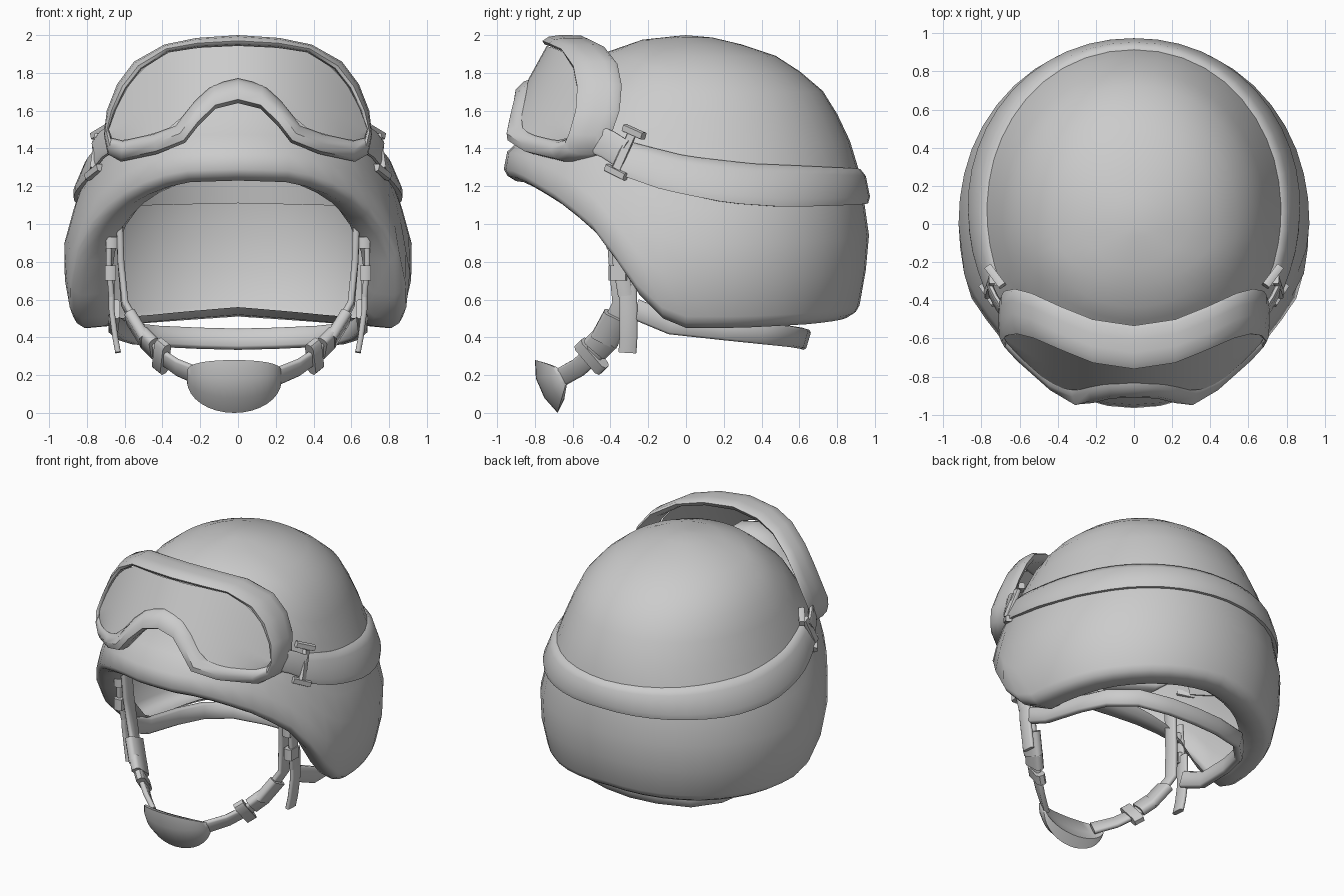
import bpy, bmesh
from math import sin, cos, pi, radians, sqrt
from mathutils import Vector

if "Cube" in bpy.data.objects:
    bpy.data.objects.remove(bpy.data.objects["Cube"])


def lerp_table(t, x):
    if x <= t[0][0]:
        return t[0][1]
    for (a, u), (b, v) in zip(t, t[1:]):
        if x <= b:
            return u + (v - u) * (x - a) / (b - a)
    return t[-1][1]


def loft(name, rows, closed=True, loop=False, caps=False, mirror=False):
    """Skin rows of points; closed = each row is a ring, loop = last row joins first."""
    bm = bmesh.new()
    vs = [[bm.verts.new(p) for p in r] for r in rows]
    n, m = len(rows), len(rows[0])
    for i in range(n if loop else n - 1):
        for j in range(m if closed else m - 1):
            a, b = vs[i], vs[(i + 1) % n]
            bm.faces.new((a[j], a[(j + 1) % m], b[(j + 1) % m], b[j]))
    if caps:
        bm.faces.new(vs[0])
        bm.faces.new(vs[-1][::-1])
    bmesh.ops.remove_doubles(bm, verts=bm.verts, dist=0.0005)
    bmesh.ops.recalc_face_normals(bm, faces=bm.faces)
    me = bpy.data.meshes.new(name)
    bm.to_mesh(me)
    bm.free()
    ob = bpy.data.objects.new(name, me)
    bpy.context.collection.objects.link(ob)
    if mirror:
        ob.modifiers.new("mirror", 'MIRROR')
    return ob


def ribbon(name, pts, w0, w1, width, thick, mirror=True):
    """Flat strap along pts; its width direction blends from w0 to w1."""
    pts = [Vector(p) for p in pts]
    rows, last = [], len(pts) - 1
    for i, p in enumerate(pts):
        t = (pts[min(i + 1, last)] - pts[max(i - 1, 0)]).normalized()
        w = Vector(w0).lerp(Vector(w1), i / last)
        w = (w - t * w.dot(t)).normalized()
        n = t.cross(w)
        rows.append([p + w * width * a + n * thick * b for a, b in
                     ((-.5, -.25), (-.4, -.5), (.4, -.5), (.5, -.25),
                      (.5, .25), (.4, .5), (-.4, .5), (-.5, .25))])
    return loft(name, rows, caps=True, mirror=mirror)


# Helmet surface: half width, front and back reach by height, rim height by azimuth
HX = [(.45, .83), (.52, .88), (.6, .915), (.9, .92), (1.15, .85), (1.3, .79), (1.5, .72),
      (1.7, .63), (1.85, .5), (1.93, .36), (1.985, .17), (2, 0)]
FRONT = [(.45, .95), (1.23, .975), (1.38, .95), (1.5, .82), (1.7, .68), (1.9, .45),
         (1.98, .22), (2, 0)]
BACK = [(.5, .89), (.62, .94), (.95, .97), (1.27, .92), (1.5, .85), (1.7, .73),
        (1.87, .53), (1.93, .37), (1.985, .17), (2, 0)]
RIM = [(0, 1.23), (20, 1.22), (38, 1.13), (55, .98), (63, .86), (69, .72), (78, .53),
       (88, .45), (110, .45), (140, .47), (180, .51)]


def radius(az, z):
    hx = max(lerp_table(HX, z), 1e-5)
    hy = max(lerp_table(FRONT if cos(az) > 0 else BACK, z), 1e-5)
    return (abs(sin(az) / hx) ** 2.1 + abs(cos(az) / hy) ** 2.1) ** (-1 / 2.1)


def polar(az, r, z):
    return Vector((r * sin(az), -r * cos(az), z))


def fold(az):
    d = az * 180 / pi
    return min(d, 360 - d)


# Helmet shell: dome with a rolled-in rim
SEG, N = 44, 12
columns = []
for k in range(SEG):
    az = 2 * pi * k / SEG
    zb = lerp_table(RIM, fold(az))
    col = []
    for i in range(N + 1):
        z = zb + .06 + (1.94 - zb) * cos(i / N * pi / 2)
        col.append(polar(az, radius(az, z), z))
    rb = radius(az, zb + .06)
    col += [polar(az, rb - .02, zb + .025), polar(az, rb - .06, zb),
            polar(az, rb - .17, zb + .01), polar(az, rb - .22, zb + .05)]
    columns.append(col)
loft("helmet_shell", columns, closed=False, loop=True)

# Goggle strap wrapped round the back of the shell
TOP = [(66, 1.44), (90, 1.36), (115, 1.32), (150, 1.3), (180, 1.29)]
LOW = [(66, 1.26), (82, 1.18), (105, 1.11), (125, 1.09), (180, 1.11)]
rows = []
for k in range(33):
    az = radians(66 + 228 * k / 32)
    zt, zl = lerp_table(TOP, fold(az)), lerp_table(LOW, fold(az))
    rows.append([polar(az, radius(az, z) + o, z) for z, o in
                 ((zl, -.01), (zl, .02), (zl * .8 + zt * .2, .035), (zl * .2 + zt * .8, .03),
                  (zt, .01), (zt, -.01))])
loft("goggle_strap", rows, caps=True)

# Strap buckles at the temples
ribbon("buckle_plate", [(.745, -.29, 1.47), (.77, -.37, 1.29)], (0, 1, 0), (0, 1, 0), .05, .03)
ribbon("buckle_bar_upper", [(.69, -.325, 1.51), (.765, -.225, 1.465)], (0, 0, 1), (0, 0, 1), .04, .04)
ribbon("buckle_bar_lower", [(.73, -.42, 1.30), (.795, -.32, 1.25)], (0, 0, 1), (0, 0, 1), .04, .04)
ribbon("goggle_link", [(.755, -.34, 1.375), (.72, -.41, 1.42), (.66, -.5, 1.46)],
       (0, .3, 1), (0, .3, 1), .15, .03)

# Goggle outlines (right half, top centre to nose): outer and lens edge
OUTER = [(0, 2), (.22, 1.985), (.39, 1.95), (.55, 1.86), (.64, 1.74), (.695, 1.6), (.71, 1.47),
         (.69, 1.37), (.62, 1.33), (.43, 1.37), (.28, 1.43), (.21, 1.52), (.12, 1.61), (0, 1.64)]
INNER = [(0, 1.945), (.21, 1.935), (.37, 1.91), (.51, 1.82), (.59, 1.72), (.65, 1.6), (.685, 1.5),
         (.67, 1.455), (.61, 1.44), (.45, 1.475), (.33, 1.52), (.24, 1.64), (.13, 1.74), (0, 1.77)]


def face_y(x, z):
    return -1.01 + .55 * max(0, z - 1.47) + .39 * (x / .68) ** 2


def full(half):
    return half + [(-x, z) for x, z in half[-2:0:-1]]


# Goggle frame: rounded lip with a deep side wall
rows = []
for (ox, oz), (ix, iz) in zip(full(OUTER), full(INNER)):
    row = []
    for f, d in ((0, .03), (.12, -.005), (.45, -.025), (.85, -.005), (1, .045), (1, .11), (.95, .165),
                 (.7, .195), (.2, .195), (0, .16)):
        x, z = ix + (ox - ix) * f, iz + (oz - iz) * f
        row.append((x, face_y(x, z) + d, z))
    rows.append(row)
loft("goggle_frame", rows, loop=True)

# Goggle lens
top_edge = INNER[:7]
low_edge = sorted(INNER[6:])
rows = []
for k in range(29):
    x = .685 * sin(pi / 2 * (k - 14) / 14)
    zt, zl = lerp_table(top_edge, abs(x)), lerp_table(low_edge, abs(x))
    rows.append([(x, face_y(x, z) + .012, z) for z in [zl + (zt - zl) * j / 5 for j in range(6)]])
loft("goggle_lens", rows, closed=False)

# Chin straps, hanging tails and nape strap
ribbon("chin_strap", [(.63, -.38, 1.1), (.62, -.36, .8), (.6, -.34, .58), (.52, -.41, .43),
                      (.42, -.49, .31), (.32, -.57, .24), (.2, -.66, .19)],
       (0, -1, 0), (0, -.5, 1), .1, .035)
ribbon("side_strap", [(.68, -.36, 1.0), (.685, -.35, .8), (.67, -.32, .62)],
       (0, 1, 0), (0, 1, 0), .08, .03)
ribbon("strap_tail", [(.67, -.31, .75), (.67, -.305, .55), (.65, -.305, .4), (.635, -.31, .32)],
       (0, 1, 0), (0, 1, 0), .095, .03)
nape = [(.65, -.27, .55), (.66, -.08, .47), (.62, .2, .44), (.56, .4, .42), (.42, .55, .405), (.2, .61, .395)]
ribbon("nape_strap", nape + [(0, .625, .39)] + [(-x, y, z) for x, y, z in nape[::-1]],
       (0, .3, 1), (0, .3, 1), .11, .05, mirror=False)

# Strap clips: centre, travel direction, width direction, width
for i, (c, d, w, size) in enumerate([
        ((.53, -.40, .445), (.04, .035, .065), (0, -1, .3), .15),
        ((.47, -.45, .37), (.03, .03, .03), (0, -1, .6), .15),
        ((.405, -.5, .30), (.022, .018, .018), (0, -.7, 1), .2),
        ((.67, -.37, .9), (0, 0, .03), (0, 1, 0), .1),
        ((.675, -.36, .74), (0, 0, .04), (0, 1, 0), .1)]):
    c, d = Vector(c), Vector(d)
    ribbon("strap_clip_%d" % i, [c - d, c + d], w, w, size, .06)

# Chin cup: curved pad, flat on top and round below
rows = []
for k in range(17):
    u = sin(pi / 2 * (k - 8) / 8) * .995
    s = sqrt(1 - u * u)
    zt, zl = .2 + .08 * sqrt(s), .17 - .17 * s
    rows.append([(-.02 + .25 * u, -.62 + (y + .62) * (.2 + .8 * s), zl + (zt - zl) * f)
                 for y, f in ((-.8, 1), (-.795, .65), (-.75, .28), (-.68, 0), (-.645, .25),
                              (-.7, .55), (-.75, .95))])
loft("chin_cup", rows, caps=True)

# Smooth shading with crisp edges
for ob in bpy.context.collection.objects:
    ob.select_set(True)
    bpy.context.view_layer.objects.active = ob
bpy.ops.object.shade_smooth_by_angle(angle=radians(52))
